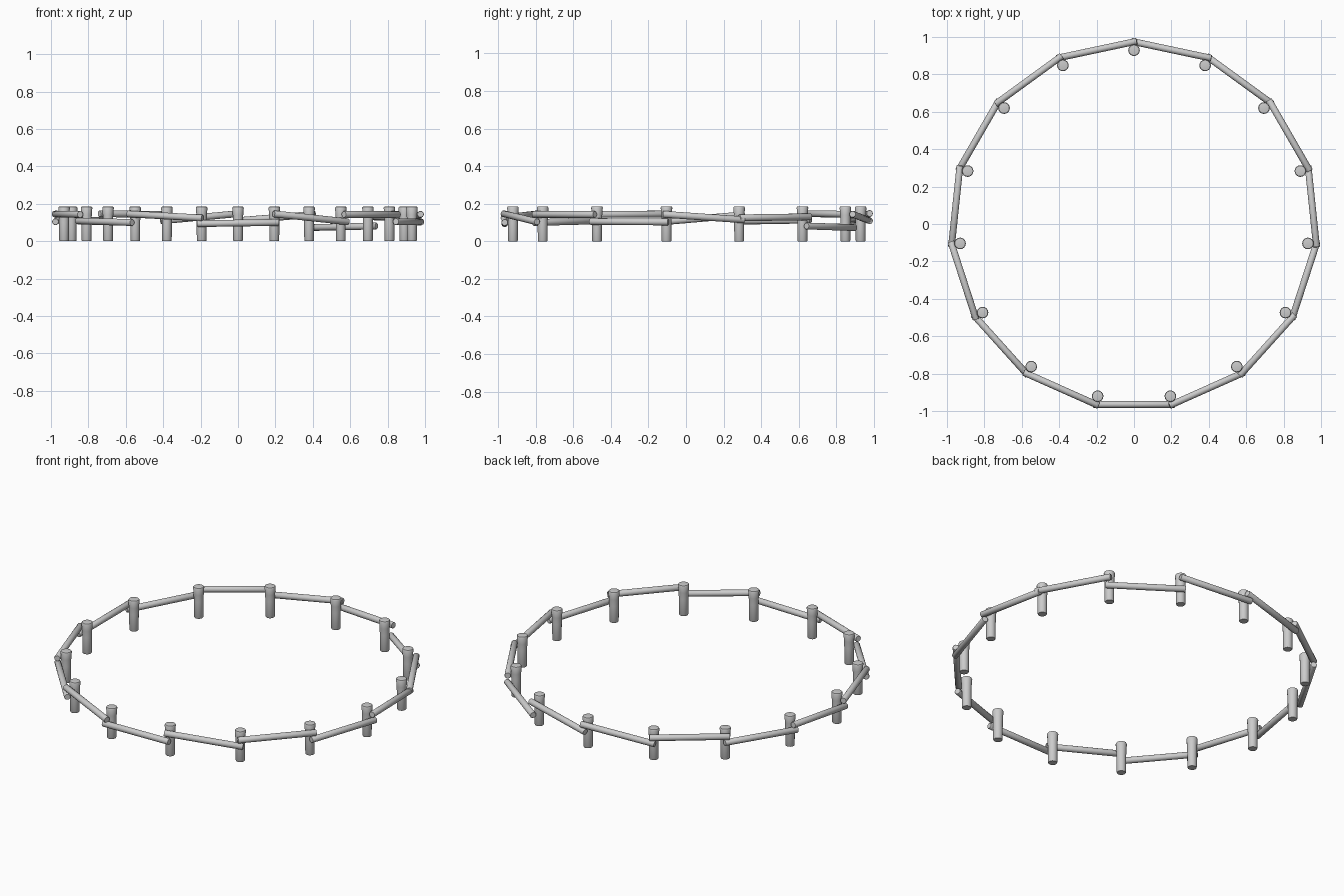
import bpy, bmesh, math
from mathutils import Vector

if "Cube" in bpy.data.objects:
    bpy.data.objects.remove(bpy.data.objects["Cube"])

COUNT = 15
POST_R, RAIL_R = 0.935, 0.98
Y_OFF = -0.006

# start and end height of each rail, clockwise from the back
RAIL_Z = [(.11, .143), (.073, .081), (.13, .125), (.115, .143), (.103, .105),
          (.143, .143), (.105, .145), (.10, .094), (.125, .145), (.10, .108),
          (.143, .145), (.105, .14), (.107, .113), (.147, .143), (.11, .147)]


def ring_point(i, radius, z):
    a = math.radians(90 - i * 360 / COUNT)
    return Vector((radius * math.cos(a), radius * math.sin(a) + Y_OFF, z))


def lathe(name, profile, sides=16):
    """Closed round solid from (radius, height) pairs."""
    bm = bmesh.new()
    rings = []
    for r, z in profile:
        rings.append([bm.verts.new((r * math.cos(2 * math.pi * k / sides),
                                    r * math.sin(2 * math.pi * k / sides), z))
                      for k in range(sides)])
    for a, b in zip(rings, rings[1:]):
        for k in range(sides):
            n = (k + 1) % sides
            bm.faces.new((a[k], a[n], b[n], b[k]))
    bm.faces.new(rings[0][::-1])
    bm.faces.new(rings[-1])
    mesh = bpy.data.meshes.new(name)
    bm.to_mesh(mesh)
    bm.free()
    mesh.shade_smooth()
    mesh.set_sharp_from_angle(angle=math.radians(35))
    ob = bpy.data.objects.new(name, mesh)
    bpy.context.collection.objects.link(ob)
    return ob


# upright posts, flaring gently at the head
for i in range(COUNT):
    post = lathe(f"post_{i + 1}", [(.024, 0), (.026, .004), (.0265, .10), (.028, .14),
                                   (.031, .178), (.028, .184), (.016, .186)])
    post.location = ring_point(i, POST_R, 0)

# round rails fixed to the outside, ends lapping over each other at the posts
for i, (z0, z1) in enumerate(RAIL_Z):
    a, b = ring_point(i, RAIL_R, z0), ring_point(i + 1, RAIL_R, z1)
    d = b - a
    h = d.length / 2 + 0.015
    rail = lathe(f"rail_{i + 1}", [(.016, -h), (.018, -h + .003), (.018, h - .003), (.016, h)])
    rail.location = (a + b) / 2
    rail.rotation_euler = d.to_track_quat('Z', 'Y').to_euler()
